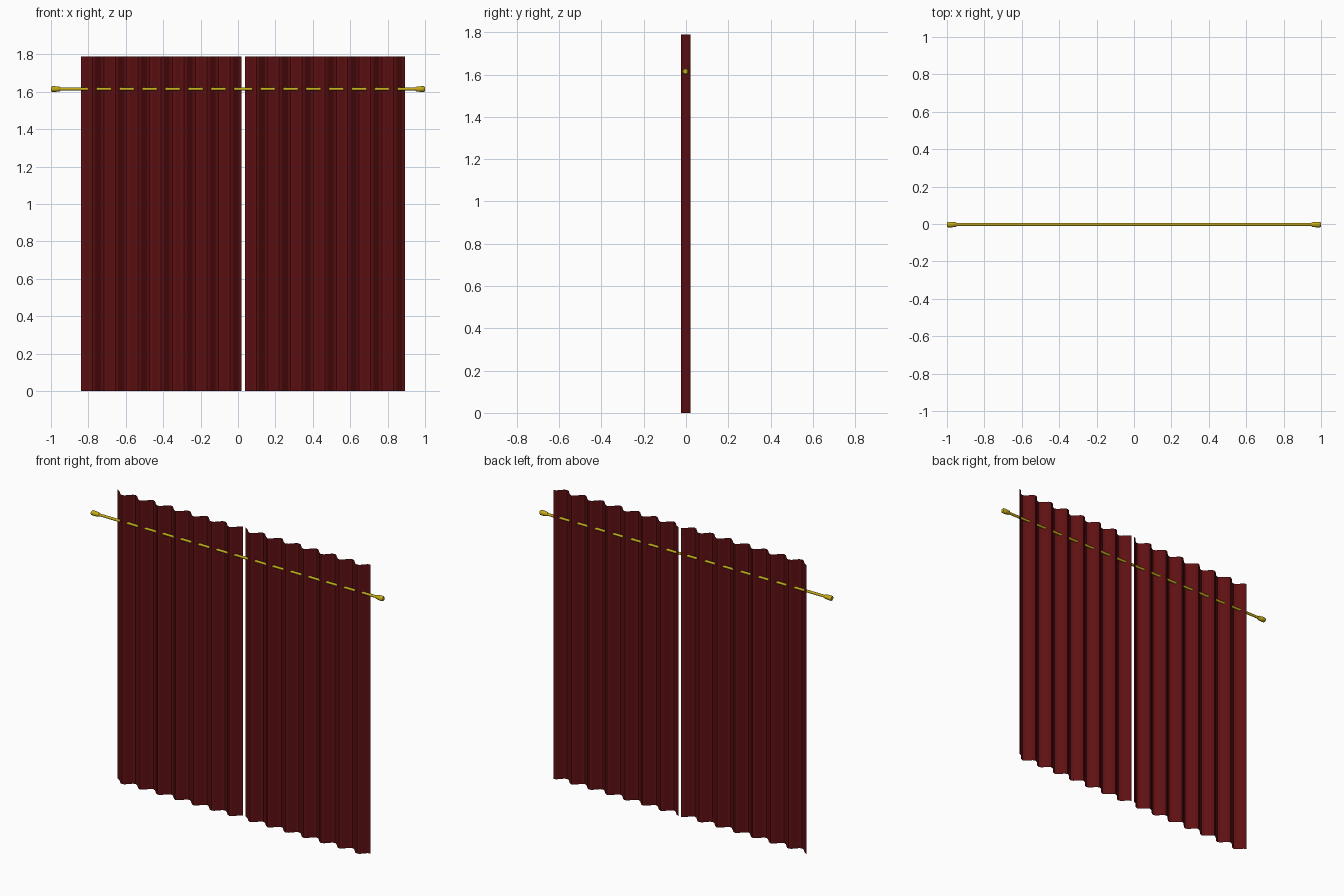
import bpy, bmesh, math

if "Cube" in bpy.data.objects:
    bpy.data.objects.remove(bpy.data.objects["Cube"])

def material(name, rgb):
    m = bpy.data.materials.new(name)
    m.diffuse_color = (*rgb, 1)
    m.use_nodes = True
    m.node_tree.nodes["Principled BSDF"].inputs["Base Color"].default_value = m.diffuse_color
    return m

CLOTH = material("maroon cloth", (0.115, 0.005, 0.006))
BRASS = material("brass", (0.55, 0.40, 0.01))

def finish(name, bm, mat):
    me = bpy.data.meshes.new(name)
    bm.to_mesh(me)
    bm.free()
    me.materials.append(mat)
    ob = bpy.data.objects.new(name, me)
    bpy.context.collection.objects.link(ob)
    return ob

# Pleated curtain: a single-sheet wave extruded upwards
def curtain(name, x0, x1, folds=7, seg=8, height=1.79):
    bm = bmesh.new()
    n = folds * seg
    rows = []
    for z in (0, height):
        rows.append([bm.verts.new((x0 + (x1 - x0) * i / n,
                                   -0.001 + 0.023 * math.cos(2 * math.pi * i / seg), z))
                     for i in range(n + 1)])
    lo, hi = rows
    for i in range(n):
        bm.faces.new((lo[i], lo[i + 1], hi[i + 1], hi[i]))
    return finish(name, bm, CLOTH)

curtain("left_curtain", -0.84, 0.018)
curtain("right_curtain", 0.037, 0.892)

# Round part turned about the x axis from (x, radius) points
def turned(name, profile, y=-0.003, z=1.615, seg=16):
    bm = bmesh.new()
    rings = [[bm.verts.new((x, y + r * math.cos(2 * math.pi * k / seg),
                            z + r * math.sin(2 * math.pi * k / seg)))
              for k in range(seg)] for x, r in profile]
    for a, b in zip(rings, rings[1:]):
        for k in range(seg):
            bm.faces.new((a[k], a[(k + 1) % seg], b[(k + 1) % seg], b[k]))
    bm.faces.new(rings[0])
    bm.faces.new(rings[-1])
    bmesh.ops.recalc_face_normals(bm, faces=bm.faces)
    ob = finish(name, bm, BRASS)
    bpy.ops.object.select_all(action='DESELECT')
    ob.select_set(True)
    bpy.context.view_layer.objects.active = ob
    bpy.ops.object.shade_smooth_by_angle(angle=math.radians(40))

# Rod and its end caps
turned("rod", [(-0.96, 0.008), (0.96, 0.008)])
for side, s in (("left", -1), ("right", 1)):
    turned(side + "_finial", [(s * 0.948, 0.009), (s * 0.954, 0.0125),
                              (s * 0.975, 0.015), (s * 0.995, 0.015), (s * 1.0, 0.011)])
